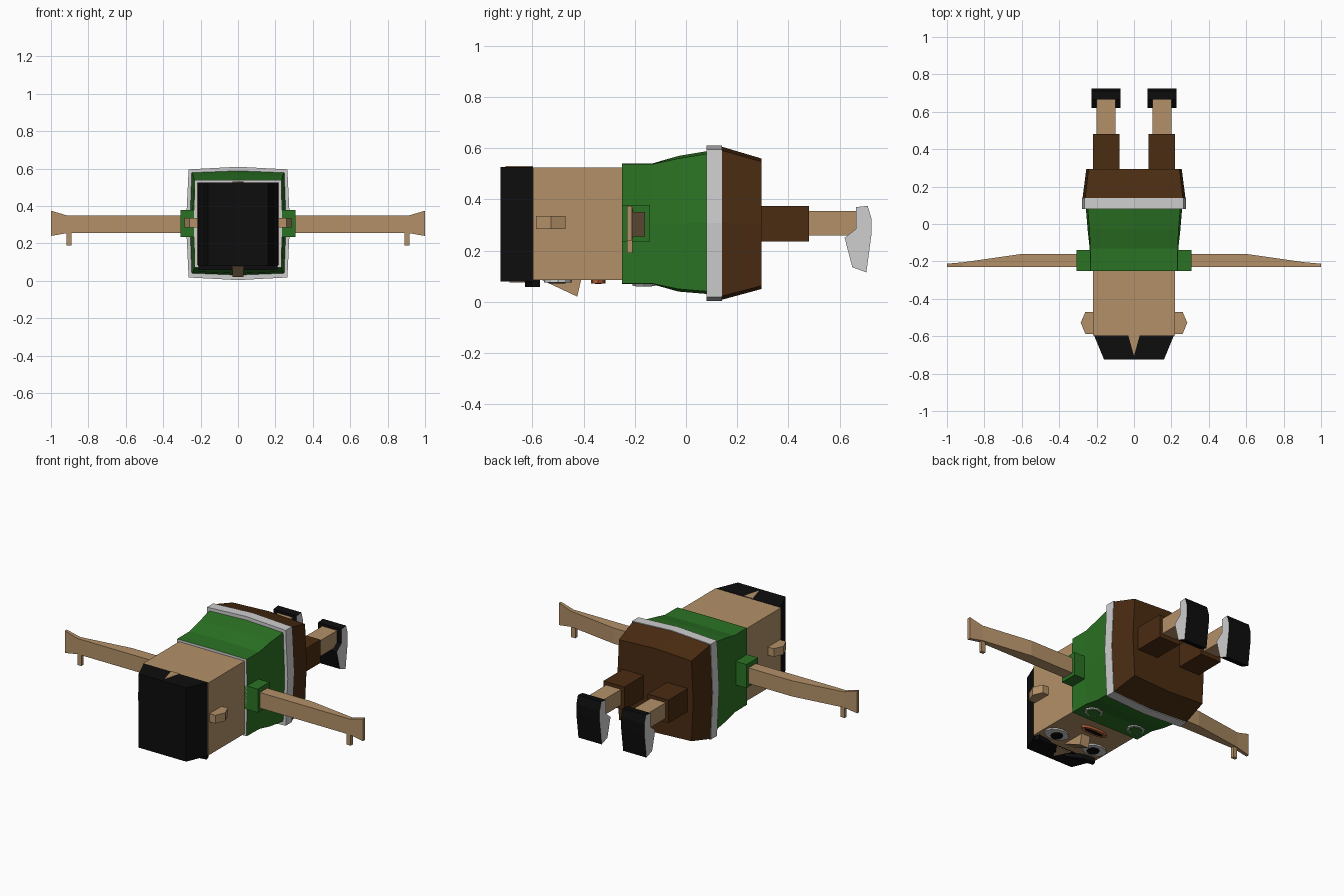
import bpy, bmesh, math
from mathutils import Vector

cube = bpy.data.objects.get("Cube")
if cube:
    bpy.data.objects.remove(cube)


def material(name, rgb):
    m = bpy.data.materials.new(name)
    m.use_nodes = True
    m.diffuse_color = (*rgb, 1)
    m.node_tree.nodes["Principled BSDF"].inputs["Base Color"].default_value = (*rgb, 1)
    return m


SKIN = material("skin tan", (0.45, 0.28, 0.14))
GREEN = material("shirt green", (0.024, 0.17, 0.017))
BROWN = material("trouser brown", (0.07, 0.025, 0.006))
BLACK = material("black", (0.004, 0.004, 0.004))
WHITE = material("off white", (0.62, 0.62, 0.62))
ORANGE = material("lip orange", (0.5, 0.13, 0.04))


def loft(name, rings, mats, rule=None):
    """Skin a list of equal rings of points; rule picks a material by face normal."""
    bm = bmesh.new()
    loops = [[bm.verts.new(p) for p in ring] for ring in rings]
    n = len(loops[0])
    for a, b in zip(loops, loops[1:]):
        for i in range(n):
            j = (i + 1) % n
            bm.faces.new((a[i], a[j], b[j], b[i]))
    bm.faces.new(loops[0])
    bm.faces.new(loops[-1])
    bmesh.ops.recalc_face_normals(bm, faces=bm.faces)
    bm.normal_update()
    if rule:
        for f in bm.faces:
            f.material_index = rule(f.normal)
    me = bpy.data.meshes.new(name)
    bm.to_mesh(me)
    bm.free()
    for m in mats:
        me.materials.append(m)
    ob = bpy.data.objects.new(name, me)
    bpy.context.collection.objects.link(ob)
    return ob


def prism(name, axis, outline, lo, hi, mats, rule=None):
    """Extrude an outline, given in the other two axes, along one axis."""
    def place(p, d):
        v = list(p)
        v.insert(axis, d)
        return Vector(v)
    return loft(name, [[place(p, d) for p in outline] for d in (lo, hi)], mats, rule)


def box(name, x, y, z, mat):
    outline = [(x[0], y[0]), (x[1], y[0]), (x[1], y[1]), (x[0], y[1])]
    return prism(name, 2, outline, z[0], z[1], [mat])


def oval(cx, cy, rx, ry, n=12):
    return [(cx + rx * math.cos(math.tau * i / n), cy + ry * math.sin(math.tau * i / n))
            for i in range(n)]


def section(y, w, bottom, top, bulge=0.01):
    """Boxy torso ring whose sides swell a little in the middle."""
    mid = (bottom + top) / 2
    lo, hi = bottom + bulge, top - bulge
    c = w - bulge
    return [(-c, y, lo), (0, y, bottom), (c, y, lo), (w, y, mid),
            (c, y, hi), (0, y, top), (-c, y, hi), (-w, y, mid)]


# Torso: shirt with a white neck edge, belt, trousers
loft("shirt", [section(-0.25, 0.235, 0.07, 0.54, 0.002),
               section(-0.13, 0.237, 0.068, 0.541, 0.003),
               section(-0.03, 0.248, 0.04, 0.57),
               section(0.09, 0.258, 0.03, 0.59)],
     [GREEN, WHITE], lambda n: int(n.y < -0.9))
loft("belt", [section(0.08, 0.278, 0.004, 0.61, 0.014),
              section(0.14, 0.278, 0.004, 0.61, 0.014)], [WHITE])
loft("trousers", [section(0.14, 0.275, 0.008, 0.606, 0.014),
                  section(0.295, 0.255, 0.05, 0.56, 0.012)], [BROWN])

# Head and hair
box("head", (-0.22, 0.22), (-0.597, -0.25), (0.085, 0.525), SKIN)
prism("hair", 2, [(-0.213, -0.597), (-0.16, -0.725), (0.16, -0.725), (0.213, -0.597)],
      0.08, 0.527, [BLACK])
prism("nape_notch", 2, [(-0.03, -0.597), (0, -0.705), (0.03, -0.597)], 0.52, 0.53, [SKIN])
prism("nose", 0, [(-0.565, 0.086), (-0.425, 0.02), (-0.41, 0.086)], -0.03, 0.03, [SKIN])

# Mouth
prism("lips", 2, oval(0, -0.343, 0.09, 0.028), 0.072, 0.086, [ORANGE])
prism("mouth_opening", 2, oval(0, -0.343, 0.065, 0.013), 0.070, 0.073, [BLACK])

for s, side in ((1, "left"), (-1, "right")):
    def mx(points):
        return [(s * x, y) for x, y in points]

    def span(a, b):
        return tuple(sorted((s * a, s * b)))

    # Fringe and forehead
    prism(side + "_fringe", 2,
          mx([(0.03, -0.63), (0.21, -0.6), (0.2, -0.57), (0.12, -0.58)]),
          0.058, 0.086, [BLACK])
    prism(side + "_forehead", 2, mx([(0, -0.69), (0.05, -0.597), (0, -0.597)]),
          0.076, 0.082, [SKIN])

    # Eyes
    prism(side + "_eye", 2, oval(s * 0.135, -0.5, 0.075, 0.055), 0.076, 0.086, [WHITE])
    prism(side + "_pupil", 2, oval(s * 0.13, -0.505, 0.035, 0.035, 10), 0.071, 0.077, [BLACK])

    # Ears
    prism(side + "_ear", 2, mx([(0.21, -0.47), (0.26, -0.47), (0.285, -0.528),
                                (0.26, -0.587), (0.21, -0.587)]), 0.285, 0.335, [SKIN])

    # Chest pockets, white rim with a green panel
    prism(side + "_pocket_rim", 2, oval(s * 0.15, -0.165, 0.055, 0.045, 8),
          0.062, 0.07, [WHITE])
    prism(side + "_pocket", 2, oval(s * 0.15, -0.165, 0.043, 0.033, 8),
          0.059, 0.064, [GREEN])

    # Sleeve, arm with a flared hand, thumb
    box(side + "_sleeve", span(0.2, 0.308), (-0.25, -0.14), (0.235, 0.378), GREEN)
    arm = [(0.3, -0.16, 0.255, 0.35), (0.6, -0.16, 0.255, 0.35),
           (0.915, -0.205, 0.255, 0.35), (1, -0.212, 0.24, 0.375)]
    loft(side + "_arm", [[(s * x, -0.23, lo), (s * x, back, lo),
                          (s * x, back, hi), (s * x, -0.23, hi)]
                         for x, back, lo, hi in arm], [SKIN])
    box(side + "_thumb", span(0.89, 0.917), (-0.23, -0.21), (0.19, 0.26), SKIN)

    # Trouser leg, bare leg, shoe with pale sides
    box(side + "_trouser_leg", span(0.078, 0.218), (0.28, 0.48), (0.235, 0.375), BROWN)
    box(side + "_leg", span(0.1, 0.2), (0.47, 0.68), (0.26, 0.355), SKIN)
    x0, x1 = span(0.072, 0.228)
    prism(side + "_shoe", 0, [(0.665, 0.37), (0.71, 0.375), (0.725, 0.325), (0.725, 0.265),
                              (0.705, 0.115), (0.65, 0.135), (0.62, 0.25), (0.665, 0.285)],
          x0, x1, [BLACK, WHITE], lambda n: int(abs(n.x) > 0.9))
